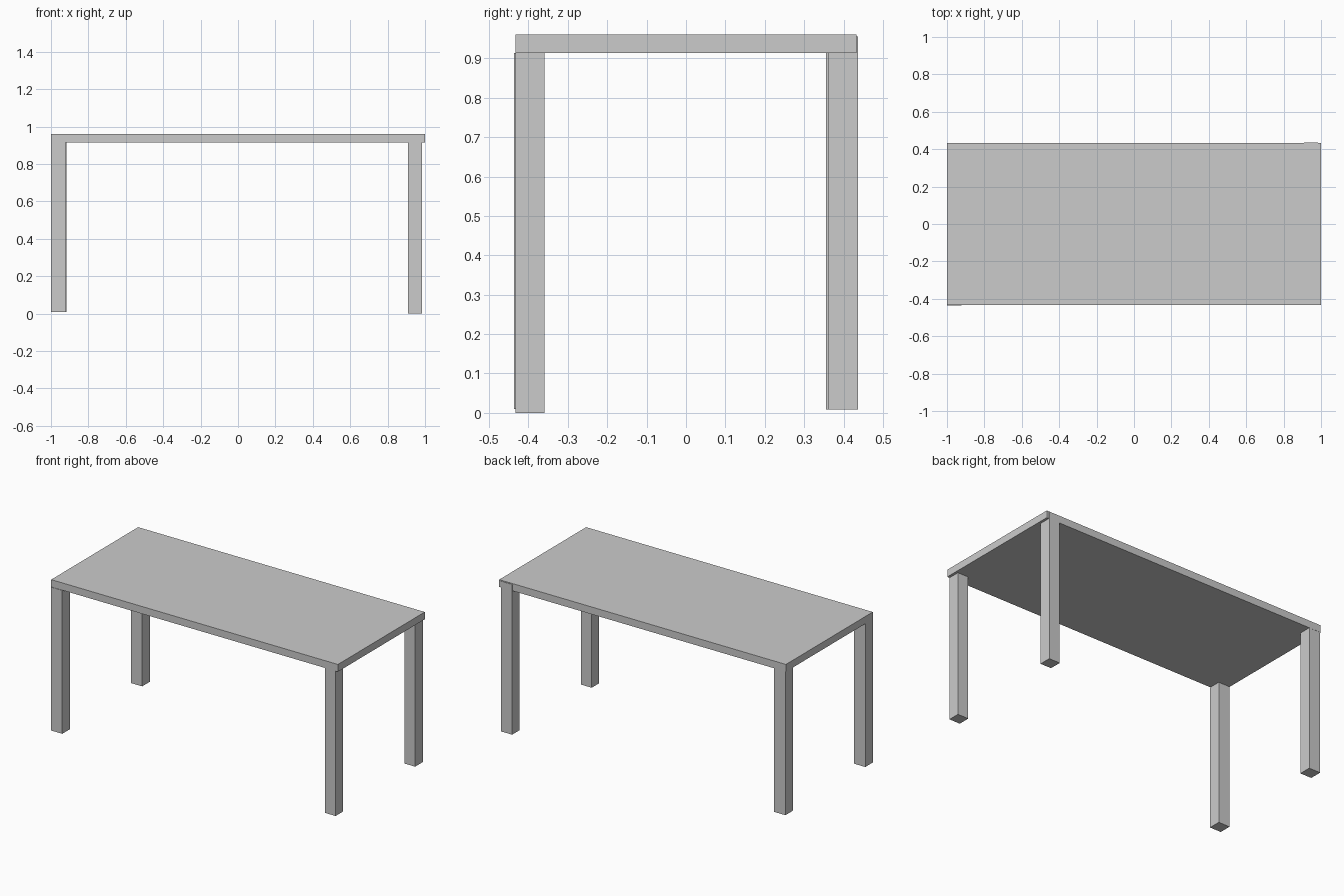
import bpy

if "Cube" in bpy.data.objects:
    bpy.data.objects.remove(bpy.data.objects["Cube"])


def box(name, x, y, z):
    """Axis-aligned box from (min, max) ranges."""
    bpy.ops.mesh.primitive_cube_add(size=1, location=[sum(r) / 2 for r in (x, y, z)])
    ob = bpy.context.object
    ob.name = name
    ob.scale = [r[1] - r[0] for r in (x, y, z)]
    bpy.ops.object.transform_apply(location=False, rotation=False, scale=True)
    return ob


# Table top slab
box("table_top", (-1.0, 1.0), (-0.433, 0.433), (0.914, 0.96))

# Four square legs, each placed slightly unevenly: x range, y range, z range
legs = {
    "front_left_leg": ((-0.999, -0.921), (-0.436, -0.360), (0.010, 0.914)),
    "front_right_leg": ((0.909, 0.984), (-0.433, -0.359), (0.000, 0.914)),
    "back_left_leg": ((-0.996, -0.917), (0.355, 0.432), (0.008, 0.914)),
    "back_right_leg": ((0.908, 0.984), (0.360, 0.436), (0.008, 0.955)),
}
for name, ranges in legs.items():
    box(name, *ranges)
